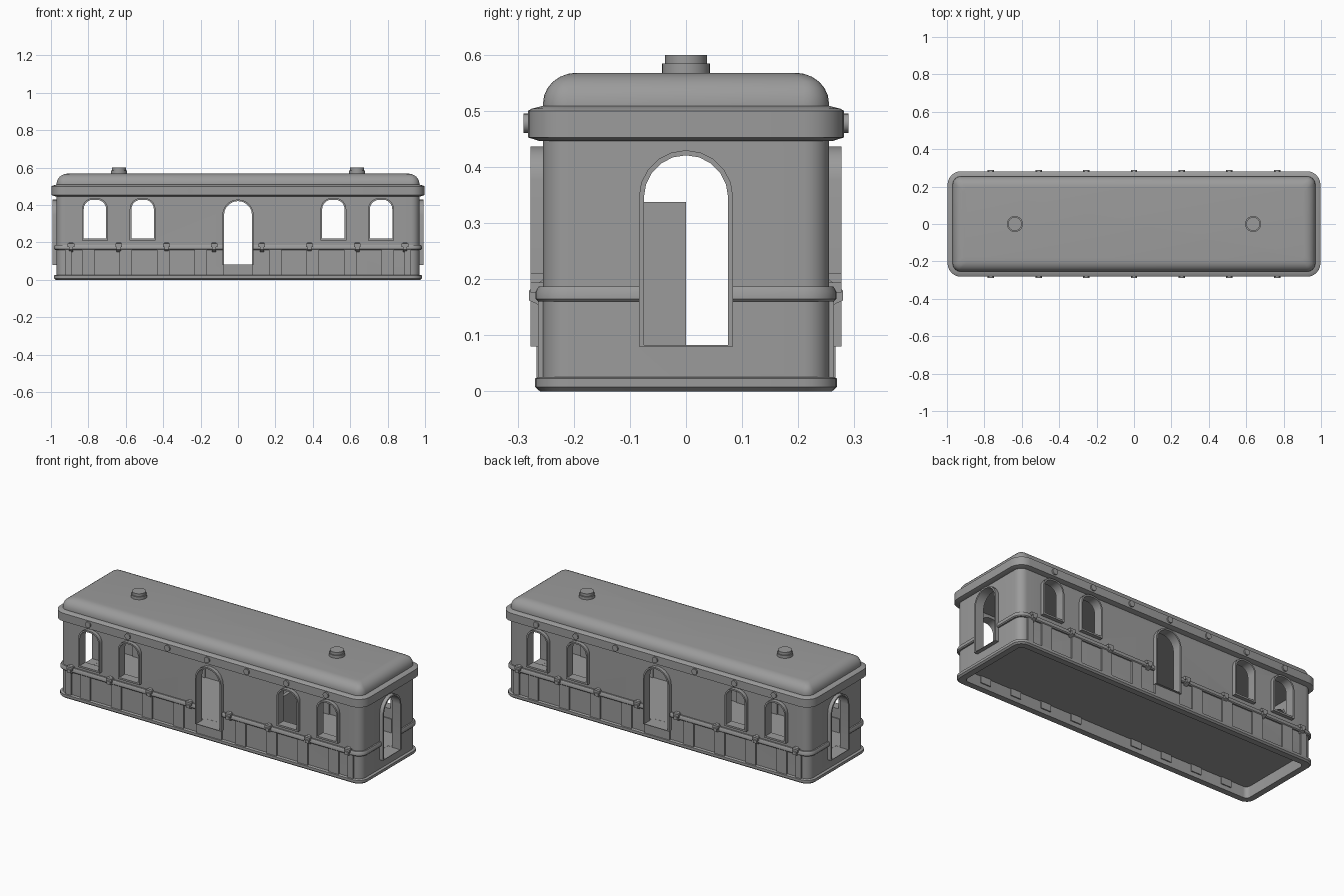
import bpy, bmesh, math
from mathutils import Matrix, Vector

cube = bpy.data.objects.get("Cube")
if cube:
    bpy.data.objects.remove(cube, do_unlink=True)

GREY = (0.33, 0.33, 0.33, 1)
mat = bpy.data.materials.new("plain grey")
mat.use_nodes = True
mat.diffuse_color = GREY
mat.node_tree.nodes["Principled BSDF"].inputs["Base Color"].default_value = GREY

HX, HY, CORNER = 0.97, 0.255, 0.045   # outer wall half sizes and corner radius
FLOOR, CEILING = 0.083, 0.45


def finish(name, bm):
    bmesh.ops.recalc_face_normals(bm, faces=bm.faces)
    mesh = bpy.data.meshes.new(name)
    bm.to_mesh(mesh)
    bm.free()
    mesh.materials.append(mat)
    ob = bpy.data.objects.new(name, mesh)
    bpy.context.collection.objects.link(ob)
    return ob


def loft(bm, rings, closed=False):
    """Skin a list of point loops; closed joins the last loop to the first."""
    loops = [[bm.verts.new(p) for p in ring] for ring in rings]
    pairs = list(zip(loops, loops[1:]))
    if closed:
        pairs.append((loops[-1], loops[0]))
    else:
        bm.faces.new(loops[0])
        bm.faces.new(loops[-1])
    n = len(loops[0])
    for a, b in pairs:
        for i in range(n):
            j = (i + 1) % n
            bm.faces.new((a[i], a[j], b[j], b[i]))


def plan(offset, z):
    """Rounded rectangle around the car, offset from the wall."""
    r = max(0.025, CORNER + offset)
    x, y = HX + offset - r, HY + offset - r
    pts = []
    for q, (sx, sy) in enumerate(((1, 1), (-1, 1), (-1, -1), (1, -1))):
        for k in range(7):
            a = math.pi / 2 * (q + k / 6)
            pts.append((sx * x + r * math.cos(a), sy * y + r * math.sin(a), z))
    return pts


def band(name, profile, closed=False):
    bm = bmesh.new()
    loft(bm, [plan(o, z) for o, z in profile], closed)
    return finish(name, bm)


def arch(w, bottom, top, r, d):
    """Arched outline in the front wall plane, d outside the wall."""
    pts = [(-w, -d, bottom), (w, -d, bottom)]
    for side in (1, -1):
        for k in range(6):
            a = math.pi / 2 * k / 5
            if side < 0:
                a = math.pi / 2 - a
            if side < 0 and k == 0 and r >= w:
                continue
            pts.append((side * (w - r + r * math.cos(a)), -d, top - r + r * math.sin(a)))
    return pts


def box(bm, x0, x1, y0, y1, z0, z1):
    loft(bm, [[(x0, y0, z), (x1, y0, z), (x1, y1, z), (x0, y1, z)] for z in (z0, z1)])


def cylinder(bm, r, depth, centre, rot=Matrix()):
    bmesh.ops.create_cone(bm, cap_ends=True, segments=24, radius1=r, radius2=r, depth=depth,
                          matrix=Matrix.Translation(centre) @ rot)


def place(ob, x=0, wall="front"):
    """Move a part built at the front wall's middle to its own wall."""
    turn = {"front": 0, "left": 1, "back": 2, "right": 3}[wall]
    reach = HX if turn % 2 else HY
    ob.data.transform(Matrix.Rotation(turn * math.pi / 2, 4, "Z")
                      @ Matrix.Translation((x, -reach, 0)))
    return ob


def cut(ob, cutters):
    bpy.context.view_layer.objects.active = ob
    for c in cutters:
        mod = ob.modifiers.new("cut", "BOOLEAN")
        mod.operation, mod.solver, mod.object = "DIFFERENCE", "EXACT", c
        bpy.ops.object.modifier_apply(modifier=mod.name)


# Walls, base rim, belt, cornice and roof
body = band("body_walls", [(0, 0.012), (0, 0.47)])
band("base_rim", [(-0.03, 0), (0.005, 0), (0.014, 0.008), (0.014, 0.023),
                  (0.008, 0.026), (-0.03, 0.026)], closed=True)
belt = band("belt_rail", [(-0.01, 0.16), (0.008, 0.16), (0.013, 0.165), (0.013, 0.178),
                          (0.008, 0.187), (-0.01, 0.187)], closed=True)
band("cornice", [(-0.02, 0.446), (0.005, 0.446), (0.027, 0.453), (0.027, 0.5),
                 (0.02, 0.504), (0, 0.509), (-0.02, 0.509)])
band("roof", [(0, 0.508)] + [(-0.06 * (1 - math.cos(a)), 0.513 + 0.055 * math.sin(a))
                             for a in (math.pi / 2 * k / 6 for k in range(7))])

# Hollow cabin above the floor and open space below it
cutters = [band("cabin_cutter", [(-0.03, FLOOR), (-0.03, CEILING)]),
           band("underside_cutter", [(-0.03, -0.05), (-0.03, 0.065)])]

# Arched doors on all four walls, windows on the long walls
DOOR = (0.075, FLOOR, 0.421, 0.075)
WINDOW = (0.06, 0.22, 0.428, 0.05)
openings = [("door", DOOR, 0.08, 0, w) for w in ("front", "left", "back", "right")]
openings += [("window", WINDOW, 0.21, x, w) for w in ("front", "back")
             for x in (-0.765, -0.51, 0.51, 0.765)]
for kind, (w, low, high, r), frame_low, x, wall in openings:
    t = 0.009
    inner = [arch(w, low, high, r, d) for d in (0.022, -0.032)]
    outer = [arch(w + t, frame_low, high + t, r + t, d) for d in (-0.032, 0.022)]
    bm = bmesh.new()
    loft(bm, inner + outer, closed=True)
    place(finish(wall + "_" + kind + "_frame", bm), x, wall)
    bm = bmesh.new()
    loft(bm, [arch(w + t / 2, low - 0.0005, high + t / 2, r + t / 2, d) for d in (0.05, -0.06)])
    cutters.append(place(finish("opening_cutter", bm), x, wall))
cut(body, cutters)
cut(belt, [c for c in cutters[2:6]])
for c in cutters:
    bpy.data.objects.remove(c, do_unlink=True)

# Trim on both long walls
for wall in ("front", "back"):
    bm = bmesh.new()
    for x in (-0.8, -0.6, -0.4, -0.2, 0.2, 0.4, 0.6, 0.8):
        box(bm, x - 0.033, x + 0.033, -0.009, 0.036, 0.025, 0.163)
    for s in (-1, 1):
        box(bm, s * 0.89, s * 0.925, -0.009, 0.01, 0.025, 0.163)
    box(bm, -0.08, 0.08, -0.011, 0.01, 0.025, FLOOR - 0.001)
    place(finish(wall + "_skirt_panels", bm), 0, wall)

    bm = bmesh.new()
    profile = [(0, 0.15), (-0.013, 0.157), (-0.025, 0.162), (-0.025, 0.18),
               (-0.013, 0.188), (0, 0.2)]
    for i in range(8):
        x = (i - 3.5) * 0.255
        loft(bm, [[(x + s * 0.011, y, z) for y, z in profile] for s in (-1, 1)])
        box(bm, x - 0.018, x + 0.018, -0.022, 0, 0.176, 0.194)
    place(finish(wall + "_belt_brackets", bm), 0, wall)

    bm = bmesh.new()
    for i in range(-3, 4):
        cylinder(bm, 0.017, 0.03, (i * 0.255, -0.02, 0.478), Matrix.Rotation(math.pi / 2, 4, "X"))
    place(finish(wall + "_cornice_studs", bm), 0, wall)

# Roof vents
for side, x in (("left", 0.637), ("right", -0.637)):
    bm = bmesh.new()
    cylinder(bm, 0.043, 0.025, (x, 0, 0.572))
    cylinder(bm, 0.037, 0.03, (x, 0, 0.585))
    finish(side + "_roof_vent", bm)

# Low partition inside the cabin
bm = bmesh.new()
box(bm, 0.4, 0.42, -0.23, 0, FLOOR - 0.005, 0.338)
finish("cabin_partition", bm)

# Smooth rounded surfaces, keep hard edges
bpy.ops.object.select_all(action="DESELECT")
for ob in bpy.context.scene.objects:
    if ob.type == "MESH":
        ob.select_set(True)
        bpy.context.view_layer.objects.active = ob
bpy.ops.object.shade_smooth_by_angle(angle=math.radians(30))
